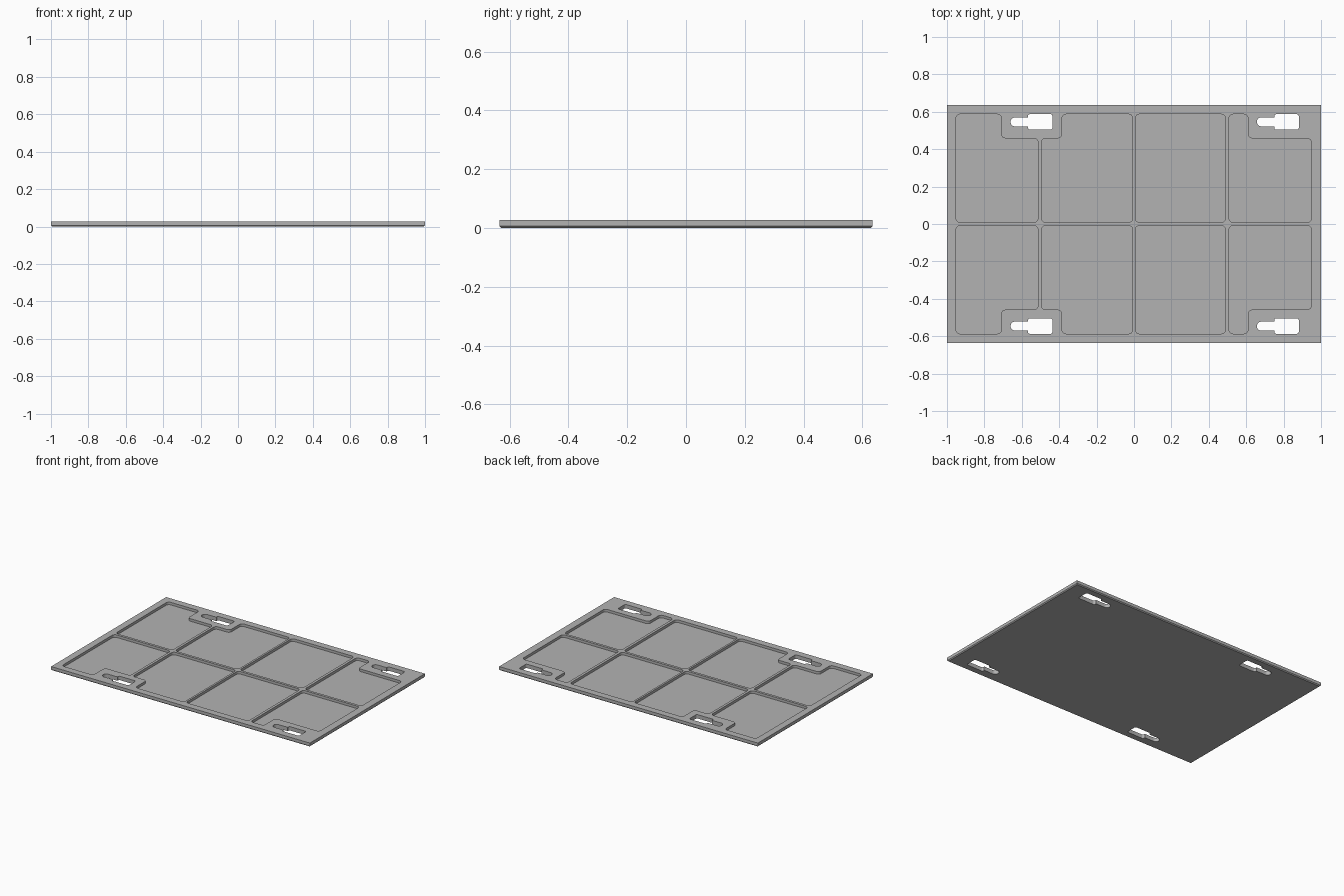
import bpy, bmesh, math
from mathutils import Vector

cube = bpy.data.objects.get("Cube")
if cube:
    bpy.data.objects.remove(cube, do_unlink=True)

HALF_X, HALF_Y, HEIGHT = 1.0, 0.635, 0.027
CHAMFER = 0.006
FLOOR = 0.009

grey = bpy.data.materials.new("plain grey")
grey.use_nodes = True
color = (0.45, 0.45, 0.45, 1)
grey.diffuse_color = color
grey.node_tree.nodes["Principled BSDF"].inputs["Base Color"].default_value = color


def make_object(name, bm):
    bmesh.ops.recalc_face_normals(bm, faces=bm.faces)
    mesh = bpy.data.meshes.new(name)
    bm.to_mesh(mesh)
    bm.free()
    mesh.materials.append(grey)
    obj = bpy.data.objects.new(name, mesh)
    bpy.context.collection.objects.link(obj)
    return obj


def rounded(points, radii, steps=6):
    """Round each right-angled corner of an outline."""
    out = []
    for i, (p, r) in enumerate(zip(points, radii)):
        p = Vector(p)
        a = (Vector(points[i - 1]) - p).normalized()
        b = (Vector(points[(i + 1) % len(points)]) - p).normalized()
        if r == 0:
            out.append(p)
            continue
        for k in range(steps + 1):
            t = math.pi / 2 * k / steps
            out.append(p + a * r * (1 - math.sin(t)) + b * r * (1 - math.cos(t)))
    return out


def add_prism(bm, outline, z0, z1):
    face = bm.faces.new([bm.verts.new((p.x, p.y, z0)) for p in outline])
    top = bmesh.ops.extrude_face_region(bm, geom=[face])["geom"]
    for v in top:
        if isinstance(v, bmesh.types.BMVert):
            v.co.z = z1


# Plate with a small chamfer around its underside
bm = bmesh.new()
bmesh.ops.create_cube(bm, size=1)
for v in bm.verts:
    v.co = (v.co.x * 2 * HALF_X, v.co.y * 2 * HALF_Y, (v.co.z + 0.5) * HEIGHT)
lower = [e for e in bm.edges if all(v.co.z < 0.001 for v in e.verts)]
bmesh.ops.bevel(bm, geom=lower, offset=CHAMFER, segments=1, affect='EDGES')
plate = make_object("tray_plate", bm)

# Pocket outlines on the back half, stepped around the slots
INNER, STEP, OUTER = 0.009, 0.458, 0.587
pockets = [
    [(-0.952, INNER), (-0.513, INNER), (-0.513, STEP), (-0.709, STEP), (-0.709, OUTER), (-0.952, OUTER)],
    [(-0.495, INNER), (-0.007, INNER), (-0.007, OUTER), (-0.385, OUTER), (-0.385, STEP), (-0.495, STEP)],
    [(0.007, INNER), (0.489, INNER), (0.489, OUTER), (0.007, OUTER)],
    [(0.508, INNER), (0.948, INNER), (0.948, STEP), (0.609, STEP), (0.609, OUTER), (0.508, OUTER)],
]

bm = bmesh.new()
for side in (1, -1):
    for outline in pockets:
        points = [(x, y * side) for x, y in outline]
        add_prism(bm, rounded(points, [0.022] * len(points)), FLOOR, HEIGHT + 0.05)
pocket_cutter = make_object("pocket_cutter", bm)

# Keyhole slots through the plate: narrow rounded tail, wide head
bm = bmesh.new()
for x in (-0.66, 0.657):
    for y in (0.546, -0.546):
        wide, thin = 0.041, 0.024
        points = [(x, y - thin), (x + 0.093, y - thin), (x + 0.093, y - wide),
                  (x + 0.224, y - wide), (x + 0.224, y + wide), (x + 0.093, y + wide),
                  (x + 0.093, y + thin), (x, y + thin)]
        radii = [0.0235, 0, 0.01, 0.01, 0.01, 0.01, 0, 0.0235]
        add_prism(bm, rounded(points, radii), -0.05, HEIGHT + 0.05)
slot_cutter = make_object("slot_cutter", bm)

# Cut the pockets and slots
bpy.ops.object.select_all(action='DESELECT')
bpy.context.view_layer.objects.active = plate
plate.select_set(True)
for cutter in (pocket_cutter, slot_cutter):
    mod = plate.modifiers.new(cutter.name, 'BOOLEAN')
    mod.operation = 'DIFFERENCE'
    mod.solver = 'EXACT'
    mod.object = cutter
    bpy.ops.object.modifier_apply(modifier=mod.name)
    bpy.data.objects.remove(cutter, do_unlink=True)

bpy.ops.object.shade_smooth_by_angle(angle=math.radians(30))
